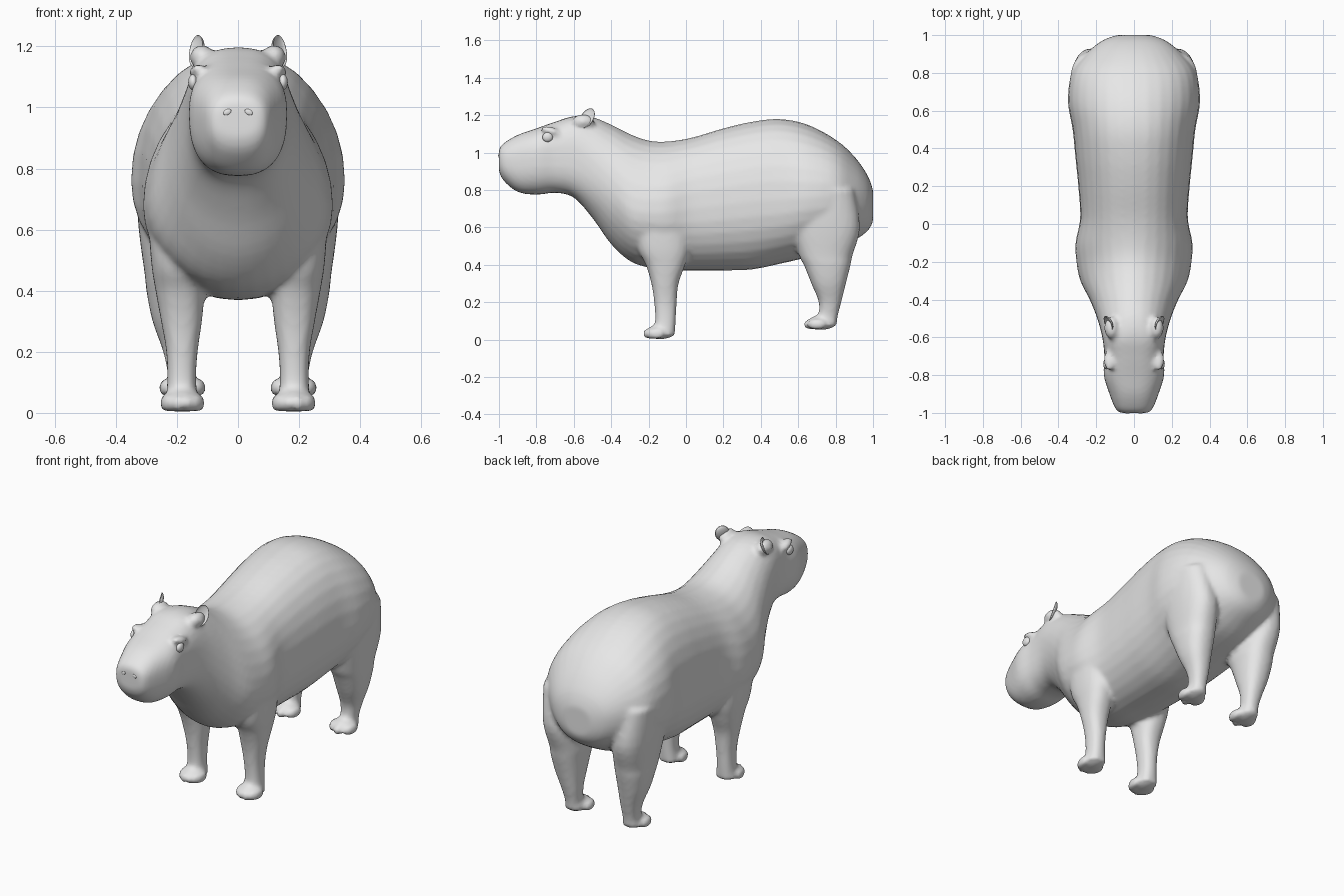
import bpy, bmesh, math
from mathutils import Matrix, Vector

if "Cube" in bpy.data.objects:
    bpy.data.objects.remove(bpy.data.objects["Cube"])

fur = bpy.data.materials.new("fur_grey")
fur.diffuse_color = (0.8, 0.8, 0.8, 1)
fur.use_nodes = True
fur.node_tree.nodes["Principled BSDF"].inputs["Base Color"].default_value = fur.diffuse_color


def smooth_rows(rows, steps=4):
    """Catmull-Rom interpolation between rows of numbers."""
    out = []
    n = len(rows)
    for i in range(n - 1):
        a, b, c, d = (rows[min(max(k, 0), n - 1)] for k in (i - 1, i, i + 1, i + 2))
        for s in range(steps):
            t = s / steps
            out.append([0.5 * (2 * q + (r - p) * t + (2 * p - 5 * q + 4 * r - u) * t * t
                               + (3 * q - p - 3 * r + u) * t ** 3)
                        for p, q, r, u in zip(a, b, c, d)])
    out.append(list(rows[-1]))
    return out


def spow(v, p):
    return math.copysign(abs(v) ** p, v)


def finish(bm, name):
    bmesh.ops.recalc_face_normals(bm, faces=bm.faces)
    me = bpy.data.meshes.new(name)
    bm.to_mesh(me)
    bm.free()
    me.materials.append(fur)
    me.polygons.foreach_set("use_smooth", [True] * len(me.polygons))
    ob = bpy.data.objects.new(name, me)
    bpy.context.collection.objects.link(ob)
    return ob


def loft(rings, name):
    bm = bmesh.new()
    vs = [[bm.verts.new(p) for p in ring] for ring in rings]
    n = len(vs[0])
    for a, b in zip(vs, vs[1:]):
        for i in range(n):
            j = (i + 1) % n
            bm.faces.new((a[i], a[j], b[j], b[i]))
    bm.faces.new(vs[0])
    bm.faces.new(vs[-1])
    return finish(bm, name)


def ball(name, loc, size, rot=(0, 0, 0), cup=False):
    """Ellipsoid; cup pushes its +x half inward to make a hollow."""
    bm = bmesh.new()
    bmesh.ops.create_uvsphere(bm, u_segments=20, v_segments=12, radius=1)
    if cup:
        for v in bm.verts:
            if v.co.x > 0:
                v.co.x *= -0.5
    m = Matrix.Translation(loc)
    for angle, axis in zip(rot, "XYZ"):
        m = m @ Matrix.Rotation(angle, 4, axis)
    bm.transform(m @ Matrix.Diagonal((*size, 1)))
    return finish(bm, name)


def mirror_x(ob, name):
    bm = bmesh.new()
    bm.from_mesh(ob.data)
    bm.transform(Matrix.Diagonal((-1, 1, 1, 1)))
    return finish(bm, name)


ANG = [2 * math.pi * i / 32 for i in range(32)]

# Head, neck and trunk: y, top, bottom, half width, height of widest point, roundness
BODY = [
    (-1.0, 1.02, .90, .075, .96, .8), (-.975, 1.05, .85, .10, .96, .8),
    (-.9, 1.095, .79, .13, .96, .8), (-.8, 1.13, .775, .16, .98, .8),
    (-.7, 1.165, .785, .157, .98, .75), (-.6, 1.195, .76, .168, .98, .75),
    (-.5, 1.19, .65, .195, .9, .9), (-.4, 1.15, .51, .235, .8, 1),
    (-.3, 1.10, .42, .285, .7, 1.05), (-.2, 1.065, .385, .305, .68, 1.05),
    (-.1, 1.06, .37, .31, .68, 1), (.03, 1.08, .37, .285, .7, .9),
    (.2, 1.13, .37, .295, .72, .9), (.35, 1.165, .375, .31, .74, .9),
    (.5, 1.18, .405, .325, .75, .9), (.65, 1.15, .44, .35, .76, .95),
    (.8, 1.07, .48, .33, .77, .95), (.9, .98, .53, .255, .77, 1),
    (.97, .88, .58, .17, .75, .95), (1.0, .80, .63, .09, .72, .9)]
rings = []
for y, top, bot, w, zw, p in smooth_rows(BODY):
    rings.append([(w * spow(math.cos(a), p), y,
                   zw + (top - zw if math.sin(a) > 0 else zw - bot) * spow(math.sin(a), p))
                  for a in ANG])
parts = [loft(rings, "body")]

# Legs: z, inner x, outer x, front y, back y
FRONT = [(.72, .12, .30, -.28, .02), (.5, .11, .285, -.26, .02), (.4, .11, .27, -.215, -.005),
         (.3, .118, .252, -.185, -.04), (.2, .132, .235, -.17, -.05),
         (.1, .137, .232, -.165, -.055), (.02, .125, .24, -.18, -.06)]
HIND = [(.8, .14, .34, .56, .9), (.6, .12, .325, .57, .93), (.45, .11, .305, .605, .89),
        (.4, .115, .30, .63, .88), (.3, .125, .28, .67, .855), (.2, .135, .245, .71, .83),
        (.12, .14, .23, .705, .81), (.07, .13, .24, .68, .805)]


def leg(rows, name, dy, dz, toes):
    rings = [[((a + b) / 2 + (b - a) / 2 * spow(math.cos(t), .85),
               (c + d) / 2 + (d - c) / 2 * spow(math.sin(t), .85), z) for t in ANG]
             for z, a, b, c, d in smooth_rows(rows)]
    made = [loft(rings, name)]
    # Paw pad and toes
    made.append(ball(name + "_paw", (.182, -.135 + dy, .042 + dz), (.058, .078, .04)))
    for i in range(toes):
        u = 2 * i / (toes - 1) - 1
        made.append(ball(name + "_toe", (.182 + .05 * u, -.185 + .02 * u * u + dy, .032 + dz),
                         (.07 / toes + .003, .052, .03), (0, 0, -.25 * u)))
    return made + [mirror_x(o, o.name + "_mirrored") for o in made]


parts += leg(FRONT, "front_leg", 0, 0, 4)
parts += leg(HIND, "hind_leg", .862, .05, 3)

# Brow ridges and ear roots
for s in (-1, 1):
    parts.append(ball("brow", (s * .13, -.72, 1.115), (.03, .06, .022), (-.3, 0, 0)))
    parts.append(ball("ear_root", (s * .118, -.55, 1.165), (.04, .06, .04)))

# Fuse everything into one continuous skin
bpy.ops.object.select_all(action='DESELECT')
for o in parts:
    o.select_set(True)
skin = parts[0]
bpy.context.view_layer.objects.active = skin
bpy.ops.object.join()
mod = skin.modifiers.new("fuse", 'REMESH')
mod.mode = 'VOXEL'
mod.voxel_size = 0.013
mod.use_smooth_shade = True
soft = skin.modifiers.new("soften", 'SMOOTH')
soft.factor = 0.5
soft.iterations = 4
bpy.ops.object.modifier_apply(modifier="fuse")
bpy.ops.object.modifier_apply(modifier="soften")
skin.data.materials.clear()
skin.data.materials.append(fur)

# Ears and eyes
ear = ball("ear_right", (.138, -.53, 1.185), (.022, .04, .058), (-.55, 0, -.6), cup=True)
mirror_x(ear, "ear_left")
eye = ball("eye_right", (.147, -.74, 1.083), (.016, .028, .026))
mirror_x(eye, "eye_left")

# Nostrils and mouth line as thin plates on the muzzle
for s in (-1, 1):
    ball("nostril", (s * .035, -1.0, .985), (.014, .004, .009), (0, s * .5, 0))
